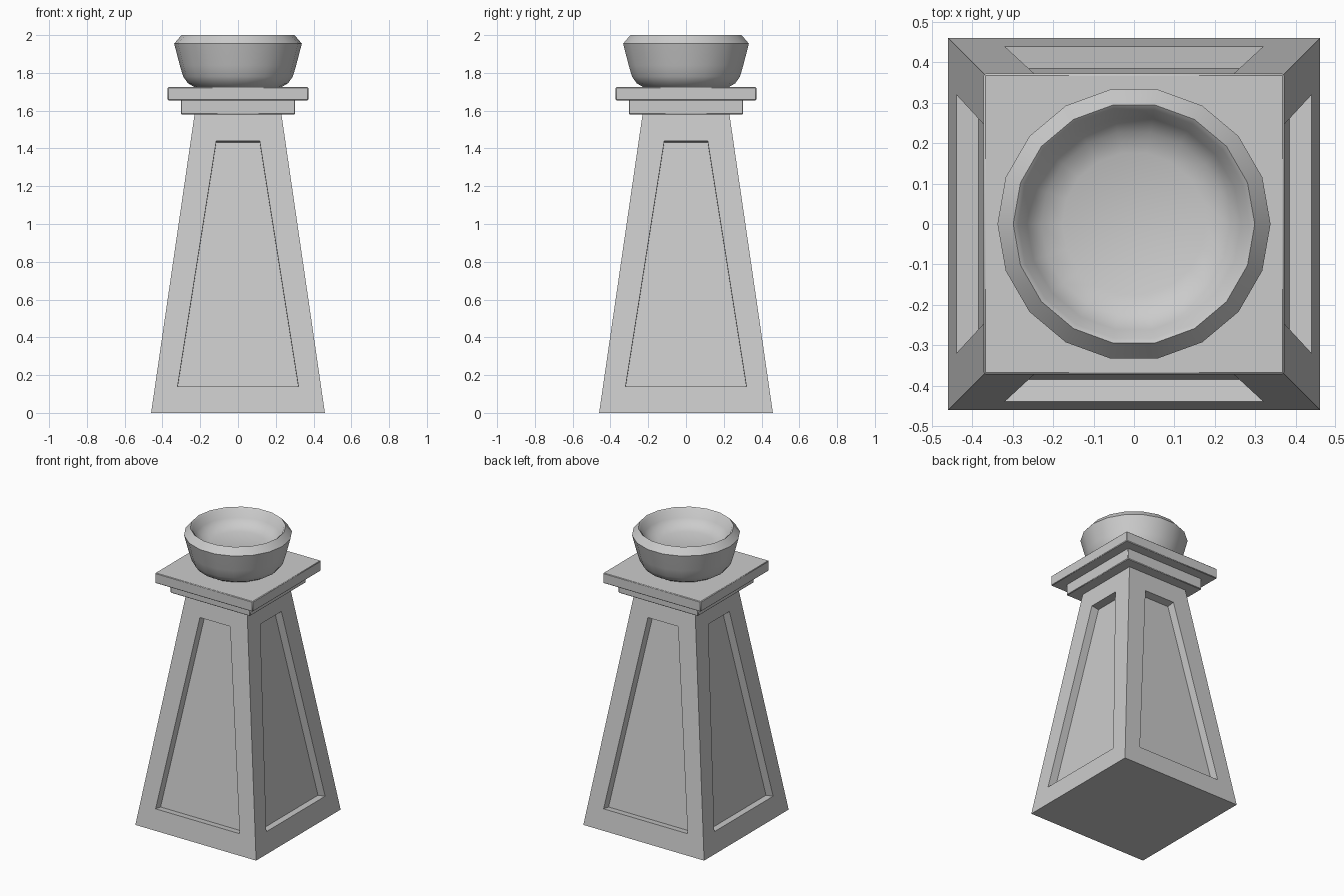
import bpy, bmesh, math
from mathutils import Vector, Matrix

if "Cube" in bpy.data.objects:
    bpy.data.objects.remove(bpy.data.objects["Cube"])

def finish(name, bm, angle=30):
    bmesh.ops.remove_doubles(bm, verts=bm.verts, dist=1e-4)
    bmesh.ops.recalc_face_normals(bm, faces=bm.faces)
    me = bpy.data.meshes.new(name)
    bm.to_mesh(me)
    bm.free()
    ob = bpy.data.objects.new(name, me)
    bpy.context.collection.objects.link(ob)
    bpy.ops.object.select_all(action='DESELECT')
    ob.select_set(True)
    bpy.context.view_layer.objects.active = ob
    bpy.ops.object.shade_smooth_by_angle(angle=math.radians(angle))
    return ob

# Tapered pedestal with a recessed panel on each of the four sides
BASE, TOP, HEIGHT, DEPTH = 0.46, 0.23, 1.58, 0.055

def half(z):
    return BASE + (TOP - BASE) * z / HEIGHT

def trapezoid(z0, w0, z1, w1):
    return [Vector((-w0, -half(z0), z0)), Vector((w0, -half(z0), z0)),
            Vector((w1, -half(z1), z1)), Vector((-w1, -half(z1), z1))]

outer = trapezoid(0, BASE, HEIGHT, TOP)
panel = trapezoid(0.14, 0.32, 1.44, 0.115)
inward = Vector((0, HEIGHT, -(BASE - TOP))).normalized() * DEPTH
floor = [p + inward for p in panel]

bm = bmesh.new()
for k in range(4):
    rot = Matrix.Rotation(k * math.pi / 2, 3, 'Z')
    rings = [[bm.verts.new(rot @ p) for p in ring] for ring in (outer, panel, floor)]
    for a, b in zip(rings, rings[1:]):
        for i in range(4):
            j = (i + 1) % 4
            bm.faces.new((a[i], a[j], b[j], b[i]))
    bm.faces.new(rings[2])
for z in (0, HEIGHT):
    h = half(z)
    bm.faces.new([bm.verts.new((x * h, y * h, z))
                  for x, y in ((-1, -1), (1, -1), (1, 1), (-1, 1))])
finish("pedestal", bm)

# Two stacked square cap slabs
def slab(name, h, z0, z1):
    bm = bmesh.new()
    bmesh.ops.create_cube(bm, size=1, matrix=Matrix.Translation((0, 0, (z0 + z1) / 2))
                          @ Matrix.Diagonal((2 * h, 2 * h, z1 - z0, 1)))
    ob = finish(name, bm)
    bev = ob.modifiers.new("soft_edges", 'BEVEL')
    bev.width = 0.004
    bev.segments = 1

slab("lower_cap", 0.303, 1.58, 1.66)
slab("upper_cap", 0.372, 1.655, 1.725)

# Round 18-sided bowl, lathed from a profile of (radius, height)
profile = [(0.225, 1.722), (0.265, 1.745), (0.29, 1.78), (0.308, 1.84), (0.338, 1.955),
           (0.299, 2.0), (0.287, 1.99), (0.265, 1.94), (0.23, 1.905), (0.178, 1.885)]
SIDES = 18
bm = bmesh.new()
rings = [[bm.verts.new((r * math.cos(2 * math.pi * i / SIDES),
                        r * math.sin(2 * math.pi * i / SIDES), z))
          for i in range(SIDES)] for r, z in profile]
for a, b in zip(rings, rings[1:]):
    for i in range(SIDES):
        j = (i + 1) % SIDES
        bm.faces.new((a[i], a[j], b[j], b[i]))
bm.faces.new(rings[0])
bm.faces.new(rings[-1])
finish("bowl", bm)
